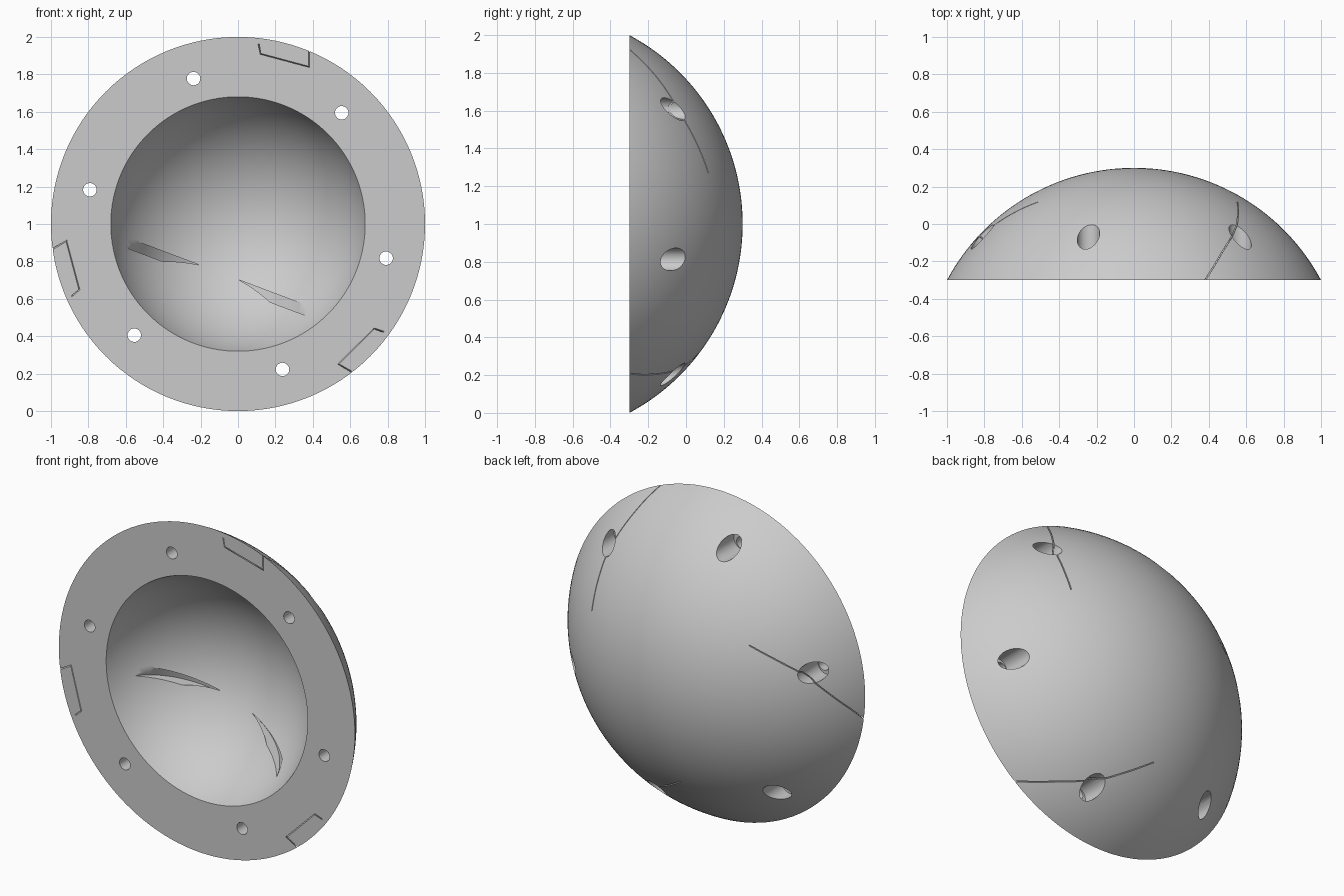
import bpy, bmesh, math
from mathutils import Vector, Matrix

if "Cube" in bpy.data.objects:
    bpy.data.objects.remove(bpy.data.objects["Cube"])

OUT_R, OUT_C = 1.1333, -0.8333     # outer sphere radius and centre (y)
IN_R, IN_C = 0.715, -0.52          # cavity sphere radius and centre (y)
FRONT = -0.30
LIFT = Matrix.Translation((0, 0, 1))


def make(name, bm, matrix=Matrix()):
    bmesh.ops.recalc_face_normals(bm, faces=bm.faces)
    mesh = bpy.data.meshes.new(name)
    bm.to_mesh(mesh)
    bm.free()
    mesh.transform(LIFT @ matrix)
    ob = bpy.data.objects.new(name, mesh)
    bpy.context.collection.objects.link(ob)
    return ob


def arc(radius, centre, r_end, n):
    """Profile points (r, y) from the pole out to r_end on the front plane."""
    a = math.asin(r_end / radius)
    return [(radius * math.sin(a * i / n), centre + radius * math.cos(a * i / n))
            for i in range(n + 1)]


def lathe(name, profile, steps):
    bm = bmesh.new()
    vs = [bm.verts.new((r, y, 0)) for r, y in profile]
    edges = [bm.edges.new(p) for p in zip(vs, vs[1:])]
    bmesh.ops.spin(bm, geom=vs + edges, axis=(0, 1, 0), cent=(0, 0, 0),
                   angle=math.tau, steps=steps)
    bmesh.ops.remove_doubles(bm, verts=bm.verts, dist=1e-5)
    return make(name, bm)


def cylinder(name, radius, x, z, y0, y1):
    bm = bmesh.new()
    bmesh.ops.create_cone(bm, cap_ends=True, segments=32, radius1=radius,
                          radius2=radius, depth=y1 - y0)
    m = Matrix.Translation((x, (y0 + y1) / 2, z)) @ Matrix.Rotation(math.pi / 2, 4, 'X')
    return make(name, bm, m)


# Shell: outer cap, flat front ring, round cavity
outer = arc(OUT_R, OUT_C, 1.0, 40)
inner = arc(IN_R, IN_C, math.sqrt(IN_R ** 2 - (FRONT - IN_C) ** 2), 36)
shell = lathe("dome_shell", outer + inner[::-1], 128)
cutters = []

# Six bolt holes, counterbored from the outside
for k in range(6):
    a = math.radians(47 + 60 * k)
    c, s = math.cos(a), math.sin(a)
    cutters.append(cylinder("bolt_hole", 0.036, 0.813 * c, 0.813 * s, -0.4, 0.2))
    cutters.append(cylinder("counterbore", 0.06, 0.832 * c, 0.832 * s, -0.2, 0.2))

# Curved strap tunnel opening twice into the cavity
bm = bmesh.new()
rings = []
for i in range(65):
    a = math.radians(-75 + 150 * i / 64)
    rings.append([bm.verts.new((r * math.sin(a), -0.352 + r * math.cos(a), -0.304 + h))
                  for r, h in ((0.494, -0.026), (0.552, -0.026), (0.552, 0.026), (0.494, 0.026))])
for p, q in zip(rings, rings[1:]):
    for j in range(4):
        bm.faces.new((p[j], p[(j + 1) % 4], q[(j + 1) % 4], q[j]))
bm.faces.new(rings[0])
bm.faces.new(rings[-1])
cutters.append(make("strap_tunnel", bm, Matrix.Rotation(math.radians(20.7), 4, 'Y')))

# Three thin bracket-shaped slits that follow the outer curve
centre = Vector((0, OUT_C, 0))
path = [Vector((x, OUT_C + math.sqrt(OUT_R ** 2 - x * x - z * z), z)) for x, z in
        ((0.38, 0.925), (0.425, 0.86), (0.465, 0.785), (0.516, 0.67),
         (0.54, 0.6), (0.552, 0.53), (0.557, 0.40), (0.553, 0.27))]
section = [Vector((0.0, 0, 0.03)), Vector((0, 0, -0.085)),
           Vector((-0.26, 0, -0.015)), Vector((-0.27, 0, 0.038))]
for k in range(3):
    bm = bmesh.new()
    rows = [[bm.verts.new(path[0] + p + (path[0] - path[1]) * 0.5) for p in section]]
    for c in path:
        turn = (path[0] - centre).rotation_difference(c - centre)
        rows.append([bm.verts.new(c + turn @ p) for p in section])
    for p, q in zip(rows, rows[1:]):
        for j in range(3):
            bm.faces.new((p[j], p[j + 1], q[j + 1], q[j]))
    slit = make("slit", bm, Matrix.Rotation(math.radians(120 * k), 4, 'Y'))
    sol = slit.modifiers.new("thickness", 'SOLIDIFY')
    sol.thickness, sol.offset = 0.006, 0
    cutters.append(slit)

# Cut everything, then drop the cutters
bpy.context.view_layer.objects.active = shell
shell.select_set(True)
for cut in cutters:
    mod = shell.modifiers.new(cut.name, 'BOOLEAN')
    mod.operation, mod.solver, mod.object = 'DIFFERENCE', 'EXACT', cut
    bpy.ops.object.modifier_apply(modifier=mod.name)
for cut in cutters:
    bpy.data.objects.remove(cut)
bpy.ops.object.shade_smooth_by_angle(angle=math.radians(30))

# Plain grey
grey = bpy.data.materials.new("light_grey")
grey.diffuse_color = (0.6, 0.6, 0.6, 1)
grey.use_nodes = True
grey.node_tree.nodes["Principled BSDF"].inputs["Base Color"].default_value = grey.diffuse_color
shell.data.materials.clear()
shell.data.materials.append(grey)
for f in shell.data.polygons:
    f.material_index = 0
